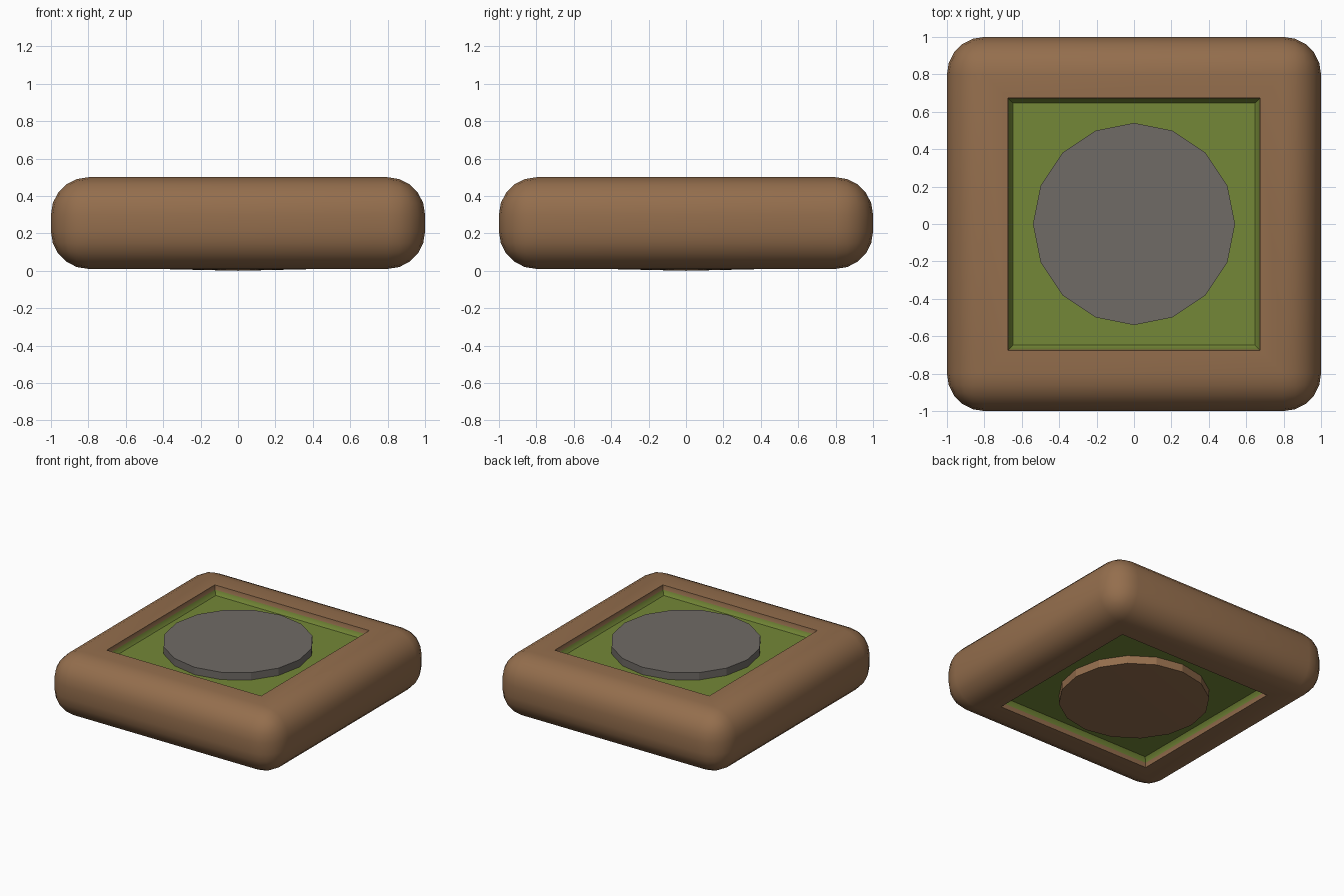
import bpy, bmesh, math
from mathutils import Matrix, Vector

if "Cube" in bpy.data.objects:
    bpy.data.objects.remove(bpy.data.objects["Cube"])


def material(name, rgb):
    m = bpy.data.materials.new(name)
    m.diffuse_color = (*rgb, 1)
    m.use_nodes = True
    m.node_tree.nodes["Principled BSDF"].inputs["Base Color"].default_value = m.diffuse_color
    return m


BROWN = material("brown clay", (0.296, 0.156, 0.074))
GREEN = material("moss green", (0.175, 0.245, 0.038))
GREY = material("grey stone", (0.162, 0.147, 0.133))


def finish(bm, name, mats, angle):
    mesh = bpy.data.meshes.new(name)
    bm.normal_update()
    bm.to_mesh(mesh)
    bm.free()
    for m in mats:
        mesh.materials.append(m)
    ob = bpy.data.objects.new(name, mesh)
    bpy.context.collection.objects.link(ob)
    bpy.ops.object.select_all(action='DESELECT')
    ob.select_set(True)
    bpy.context.view_layer.objects.active = ob
    bpy.ops.object.shade_smooth_by_angle(angle=math.radians(angle))
    return ob


# Rounded square slab with a recessed mossy panel on both faces
bm = bmesh.new()
bmesh.ops.create_cube(bm, size=1, matrix=Matrix.Translation((0, 0, 0.255))
                      @ Matrix.Diagonal((2, 2, 0.49, 1)))
bmesh.ops.bevel(bm, geom=bm.edges[:], offset=0.2, segments=5, profile=0.5,
                affect='EDGES')
bm.normal_update()
for sign in (1, -1):
    face = max(bm.faces, key=lambda f: f.calc_area() * (f.normal.z * sign > 0.9))
    # flat rim, brown wall, green fillet: (inset width, depth, colour of the strip)
    for width, depth, colour in ((0.125, 0, 0), (0.004, -0.035, 0), (0.025, -0.03, 1)):
        strip = bmesh.ops.inset_region(bm, faces=[face], thickness=width, depth=depth,
                                       use_even_offset=True)["faces"]
        for f in strip:
            f.material_index = colour
        bm.normal_update()
    face.material_index = 1
finish(bm, "slab", [BROWN, GREEN], 35)

# Sixteen-sided disc: grey upper half, brown and slightly domed lower half
bm = bmesh.new()
for z0, z1, mat in ((0.25, 0.493, 0), (0.012, 0.25, 1)):
    new = bmesh.ops.create_cone(bm, cap_ends=True, segments=16, radius1=0.54, radius2=0.54,
                                depth=z1 - z0,
                                matrix=Matrix.Translation((0, 0, (z0 + z1) / 2)))["verts"]
    for f in {f for v in new for f in v.link_faces}:
        f.material_index = mat
bottom = min(bm.faces, key=lambda f: f.calc_center_median().z)
centre = bmesh.ops.poke(bm, faces=[bottom])["verts"][0]
centre.co = Vector((0, 0, 0))
finish(bm, "centre_disc", [GREY, BROWN], 20)
